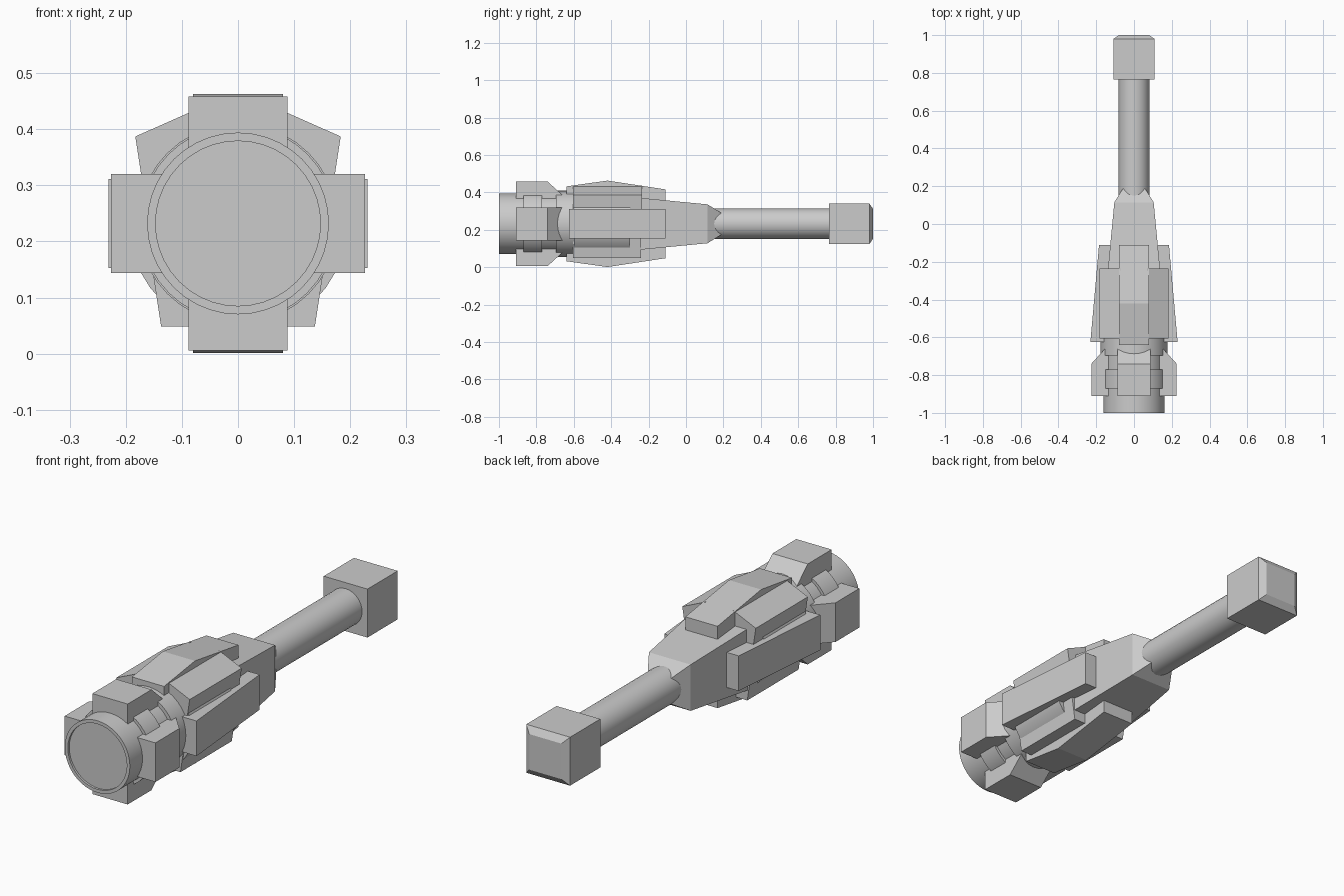
import bpy, bmesh, math
from mathutils import Matrix, Vector

if "Cube" in bpy.data.objects:
    bpy.data.objects.remove(bpy.data.objects["Cube"])

ZC = 0.232  # height of the long axis


def finish(name, bm, smooth=False):
    bmesh.ops.recalc_face_normals(bm, faces=bm.faces[:])
    me = bpy.data.meshes.new(name)
    bm.to_mesh(me)
    bm.free()
    ob = bpy.data.objects.new(name, me)
    bpy.context.collection.objects.link(ob)
    if smooth:
        bpy.ops.object.select_all(action='DESELECT')
        ob.select_set(True)
        bpy.context.view_layer.objects.active = ob
        bpy.ops.object.shade_smooth_by_angle(angle=math.radians(30))
    return ob


def loft(name, rings, smooth=False, turn=0.0):
    """Skin a closed stack of rings, then roll it about the long axis."""
    bm = bmesh.new()
    loops = [[bm.verts.new(p) for p in r] for r in rings]
    n = len(loops[0])
    for a, b in zip(loops, loops[1:]):
        for i in range(n):
            j = (i + 1) % n
            bm.faces.new((a[i], a[j], b[j], b[i]))
    bm.faces.new(loops[0])
    bm.faces.new(loops[-1])
    rot = Matrix.Translation((0, 0, ZC)) @ Matrix.Rotation(turn, 4, 'Y')
    bmesh.ops.transform(bm, matrix=rot, verts=bm.verts[:])
    return finish(name, bm, smooth)


def turned(name, profile, n=40):
    rings = [[(r * math.cos(2 * math.pi * i / n), y, r * math.sin(2 * math.pi * i / n))
              for i in range(n)] for y, r in profile]
    return loft(name, rings, True)


def squared(name, profile):
    return loft(name, [[(s * h, y, t * h) for s, t in ((-1, -1), (1, -1), (1, 1), (-1, 1))]
                       for y, h in profile])


def plate(name, half_width, side_profile, turn):
    """Side outline (y, height above axis) extruded across its width."""
    return loft(name, [[(x, y, z) for y, z in side_profile]
                       for x in (-half_width, half_width)], turn=turn)


def bar(name, section, y0, y1):
    return loft(name, [[(x, y, z - ZC) for x, z in section] for y in (y0, y1)])


# Round rear body with a shallow end recess, bands and collar
turned("rear_body", [(-0.99, 0.147), (-1, 0.147), (-1, 0.162), (-0.6, 0.162)])
turned("rear_band", [(-0.87, 0.175), (-0.77, 0.175)])
turned("collar", [(-0.695, 0.178), (-0.55, 0.178)])
turned("core_drum", [(-0.6, 0.194), (-0.3, 0.194)])

# Tapered square hull, barrel and end block
squared("hull", [(-0.58, 0.138), (-0.24, 0.138), (0.115, 0.104), (0.205, 0.048)])
turned("barrel", [(0.05, 0.082), (0.8, 0.082)], 32)
squared("end_block", [(0.765, 0.109), (0.98, 0.109), (1.0, 0.08)])

# Four rear clamp blocks around the body
for i in range(4):
    plate("rear_clamp", 0.088,
          [(-0.91, 0.12), (-0.91, 0.226), (-0.74, 0.226), (-0.64, 0.135), (-0.64, 0.12)],
          i * math.pi / 2)

# Peaked armour above and below, wedge armour on the sides
for turn in (0, math.pi):
    plate("peaked_armour", 0.08,
          [(-0.64, 0.15), (-0.64, 0.2), (-0.42, 0.231), (-0.11, 0.184), (-0.11, 0.1)], turn)
for turn in (math.pi / 2, -math.pi / 2):
    plate("side_armour", 0.079,
          [(-0.625, 0.15), (-0.625, 0.231), (-0.11, 0.185), (-0.11, 0.1)], turn)

# Diagonal armour bars at the four corners
for s in (-1, 1):
    bar("upper_corner_armour",
        [(s * 0.183, 0.387), (s * 0.07, 0.437), (s * 0.05, 0.33), (s * 0.165, 0.27)],
        -0.605, -0.235)
    bar("lower_corner_armour",
        [(s * 0.137, 0.048), (s * 0.155, 0.165), (s * 0.05, 0.13), (s * 0.06, 0.048)],
        -0.605, -0.24)
